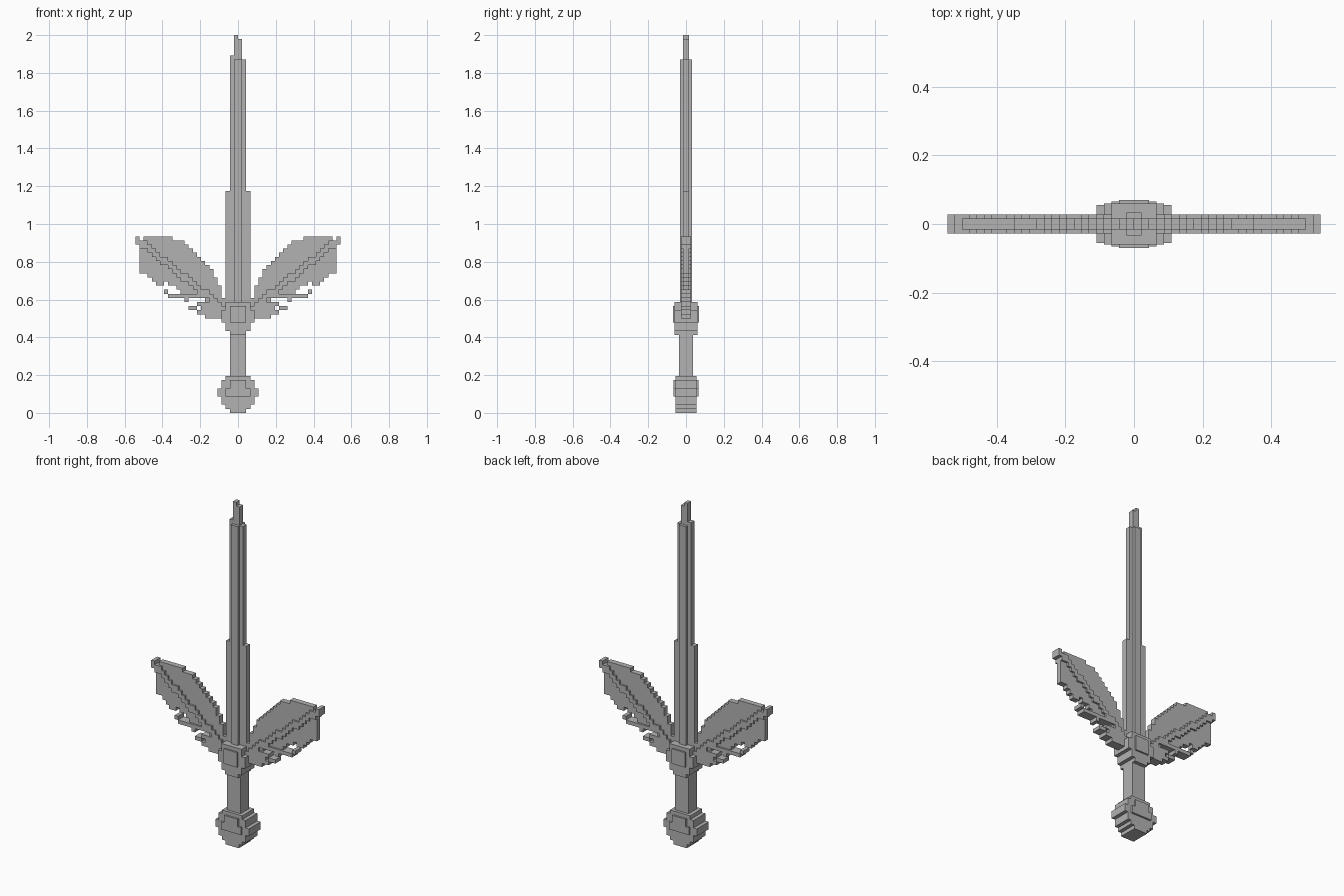
import bpy
import bmesh
import math

U = 2 / 92  # one block of the stepped grid

cube = bpy.data.objects.get("Cube")
if cube:
    bpy.data.objects.remove(cube, do_unlink=True)

grey = bpy.data.materials.new("plain_grey")
grey.use_nodes = True
grey.diffuse_color = (0.45, 0.45, 0.45, 1)
grey.node_tree.nodes["Principled BSDF"].inputs["Base Color"].default_value = (0.45, 0.45, 0.45, 1)


def slab(name, rects, depth, mirror=False):
    """Extrude the union of grid rectangles (x0, x1, z0, z1) to +-depth in y."""
    cells = {(x, z) for x0, x1, z0, z1 in rects
             for x in range(x0, x1) for z in range(z0, z1)}
    bm = bmesh.new()
    for x, z in sorted(cells):
        corners = [(x, z), (x + 1, z), (x + 1, z + 1), (x, z + 1)]
        bm.faces.new([bm.verts.new((a * U, -depth, b * U)) for a, b in corners])
    bmesh.ops.remove_doubles(bm, verts=bm.verts, dist=U / 100)
    front = bm.faces[:]
    back = bmesh.ops.extrude_face_region(bm, geom=front, use_keep_orig=True)["geom"]
    for v in back:
        if isinstance(v, bmesh.types.BMVert):
            v.co.y = depth
    bmesh.ops.recalc_face_normals(bm, faces=bm.faces)
    bmesh.ops.dissolve_limit(bm, angle_limit=math.radians(1),
                             verts=bm.verts, edges=bm.edges)
    mesh = bpy.data.meshes.new(name)
    bm.to_mesh(mesh)
    bm.free()
    mesh.materials.append(grey)
    obj = bpy.data.objects.new(name, mesh)
    bpy.context.collection.objects.link(obj)
    if mirror:
        obj.modifiers.new("Mirror", 'MIRROR')
    return obj


def stack(start, rows):
    """Centred rows of (half width, height), piled up from a start height."""
    rects = []
    for half, height in rows:
        rects.append((-half, half, start, start + height))
        start += height
    return rects


# Blade: thin cutting edges, thick central ridge, uneven tip
slab("blade_edges", [(-3, 3, 26, 54), (-2, 2, 54, 86), (-2, -1, 86, 87),
                     (-1, 1, 86, 91), (-1, 0, 91, 92)], 0.016)
slab("blade_ridge", [(-1, 1, 26, 86)], 0.033)

# Guard block with raised plates front and back
slab("guard", stack(19, [(2, 1), (3, 2), (4, 3), (3, 2)]), 0.06)
slab("guard_plate", [(-2, 2, 22, 26)], 0.07)

# Grip and round stepped pommel
slab("grip", [(-2, 2, 9, 19)], 0.038)
slab("pommel", stack(0, [(2, 1), (3, 1), (4, 2), (5, 2), (4, 2), (3, 1)]), 0.055)
slab("pommel_plate", [(-2, 2, 4, 8), (-3, 3, 4, 6)], 0.066)

# Wing membrane: one column per step, from the root outwards
tops = [28, 31, 33, 35, 36, 37, 38, 39, 40, 41, 42, 42, 42] + [43] * 7 + [42]
bottoms = [26, 25] + [26] * 3 + [28] * 5 + [29, 30, 31, 31, 32, 31, 31, 32, 33, 34, 34]
slab("wing_membranes", [(c, c + 1, b, t) for c, (b, t) in
                        enumerate(zip(bottoms, tops), 3)], 0.016, True)

# Wing spine: stepped diagonal rib with an upturned tip
spine = []
for c in range(3, 24):
    top = round(24 + 0.8 * c)
    spine.append((c, c + 1, top - 2, top))
slab("wing_spines", spine + [(24, 25, 41, 43)], 0.027, True)

# Lower ribs fanning out beneath the wing
slab("wing_ribs", [(7, 17, 28, 29), (17, 18, 29, 30), (12, 13, 27, 28),
                   (5, 10, 26, 27), (10, 12, 25, 26), (4, 9, 25, 26),
                   (4, 10, 24, 25), (3, 8, 23, 24)], 0.027, True)
